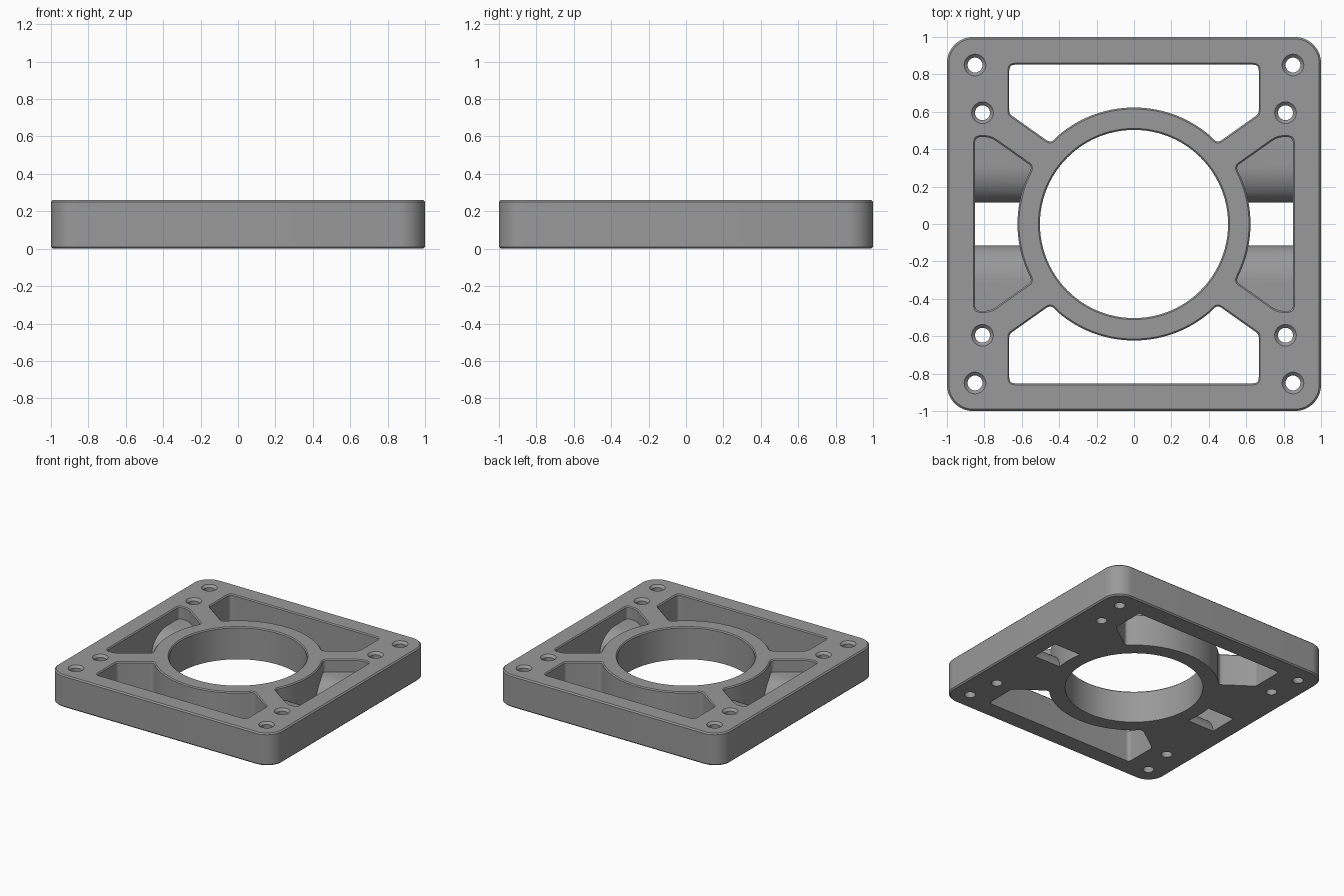
import bpy, bmesh, math
from mathutils import Vector

if "Cube" in bpy.data.objects:
    bpy.data.objects.remove(bpy.data.objects["Cube"])

H, CH = 0.26, 0.01


def arc(r, a0, a1, n, cx=0, cy=0):
    return [(cx + r * math.cos(math.radians(a0 + (a1 - a0) * i / n)),
             cy + r * math.sin(math.radians(a0 + (a1 - a0) * i / n))) for i in range(n + 1)]


def circle(r, cx=0, cy=0, n=32):
    return arc(r, 0, 360, n, cx, cy)[:-1]


def rounded(pts, steps=5):
    """Round every corner given as (x, y, r); plain (x, y) points stay."""
    out = []
    for i, p in enumerate(pts):
        v = Vector(p[:2])
        if len(p) == 2:
            out.append(tuple(v))
            continue
        a = v + (Vector(pts[i - 1][:2]) - v).normalized() * p[2]
        b = v + (Vector(pts[(i + 1) % len(pts)][:2]) - v).normalized() * p[2]
        for k in range(steps + 1):
            t = k / steps
            out.append(tuple(a * (1 - t) ** 2 + v * 2 * t * (1 - t) + b * t * t))
    return out


def offset(pts, d):
    out = []
    for i, p in enumerate(pts):
        p = Vector(p)
        e1 = (p - Vector(pts[i - 1])).normalized()
        e2 = (Vector(pts[(i + 1) % len(pts)]) - p).normalized()
        n1, n2 = Vector((e1.y, -e1.x)), Vector((e2.y, -e2.x))
        out.append(p + (n1 + n2) / (1 + n1.dot(n2)) * d)
    return out


def prism(name, pts, levels, along_x=False):
    """Stack a counter-clockwise outline at (height, outward offset) levels."""
    bm = bmesh.new()
    rings = []
    for z, d in levels:
        rings.append([bm.verts.new((z, p[0], p[1]) if along_x else (p[0], p[1], z))
                      for p in offset(pts, d)])
    n = len(pts)
    for lo, hi in zip(rings, rings[1:]):
        for i in range(n):
            bm.faces.new((lo[i], lo[(i + 1) % n], hi[(i + 1) % n], hi[i]))
    bm.faces.new(rings[0][::-1])
    bm.faces.new(rings[-1])
    bmesh.ops.recalc_face_normals(bm, faces=bm.faces)
    me = bpy.data.meshes.new(name)
    bm.to_mesh(me)
    bm.free()
    ob = bpy.data.objects.new(name, me)
    bpy.context.collection.objects.link(ob)
    return ob


def boolean(target, cutter, op='DIFFERENCE'):
    m = target.modifiers.new("cut", 'BOOLEAN')
    m.operation, m.object, m.solver = op, cutter, 'EXACT'
    bpy.context.view_layer.objects.active = target
    bpy.ops.object.modifier_apply(modifier=m.name)
    bpy.data.objects.remove(cutter)


# Rounded square plate with small edge chamfers
R = 0.14
outline = []
for a, sx, sy in ((0, 1, 1), (90, -1, 1), (180, -1, -1), (270, 1, -1)):
    outline += arc(R, a, a + 90, 12, sx * (1 - R), sy * (1 - R))
plate = prism("mounting_plate", outline, [(0, -CH), (CH, 0), (H - CH, 0), (H, -CH)])

# Openings narrow slightly below a chamfered top rim
flare = [(-0.05, -0.008), (H - 0.008, -0.008), (H + 0.008, 0.008)]

# Central bore
boolean(plate, prism("bore_cutter", circle(0.511, n=96), flare))

# Outlines of the through windows and side pockets around the ring
window = rounded([(0.675, 0.86, 0.04), (-0.675, 0.86, 0.04), (-0.675, 0.585, 0.02),
                  (-0.445, 0.422, 0.035)] + arc(0.615, 130, 50, 28) +
                 [(0.445, 0.422, 0.035), (0.675, 0.585, 0.02)])
pocket = rounded([(0.858, -0.473, 0.04), (0.858, 0.473, 0.04), (0.765, 0.473, 0.04),
                  (0.535, 0.31, 0.03)] + arc(0.615, 26, -26, 20) +
                 [(0.535, -0.31, 0.03), (0.765, -0.473, 0.04)])

# Pocket floor: convex quarter rounds falling into a narrow slot
S, RY, RZ = 0.115, 0.2, 0.16
curve = [(S + RY - RY * math.cos(math.radians(t)), RZ * math.sin(math.radians(t)))
         for t in range(0, 91, 6)]
right = [(S, -0.06)] + curve + [(0.6, RZ), (0.6, 0.4)]
funnel = right + [(-y, z) for y, z in reversed(right)]

for s in (1, -1):
    boolean(plate, prism("window_cutter", [(s * x, s * y) for x, y in window], flare))
    cut = prism("pocket_cutter", [(s * x, s * y) for x, y in pocket],
                [(-0.1, -0.008)] + flare[1:])
    boolean(cut, prism("funnel_cutter", funnel, [(-1.2, 0), (1.2, 0)], True), 'INTERSECT')
    boolean(plate, cut)

# Countersunk screw holes
for sx in (1, -1):
    for sy in (1, -1):
        for x, y in ((0.85, 0.85), (0.81, 0.595)):
            boolean(plate, prism("hole_cutter", circle(0.04, sx * x, sy * y),
                                 [(-0.05, 0), (H - 0.018, 0), (H + 0.01, 0.028)]))

# Dark grey finish
mat = bpy.data.materials.new("dark_grey")
mat.diffuse_color = (0.32, 0.32, 0.32, 1)
mat.use_nodes = True
mat.node_tree.nodes["Principled BSDF"].inputs["Base Color"].default_value = mat.diffuse_color
plate.data.materials.clear()
plate.data.materials.append(mat)
for p in plate.data.polygons:
    p.material_index = 0

bpy.ops.object.select_all(action='DESELECT')
plate.select_set(True)
bpy.context.view_layer.objects.active = plate
bpy.ops.object.shade_smooth_by_angle(angle=math.radians(30))
